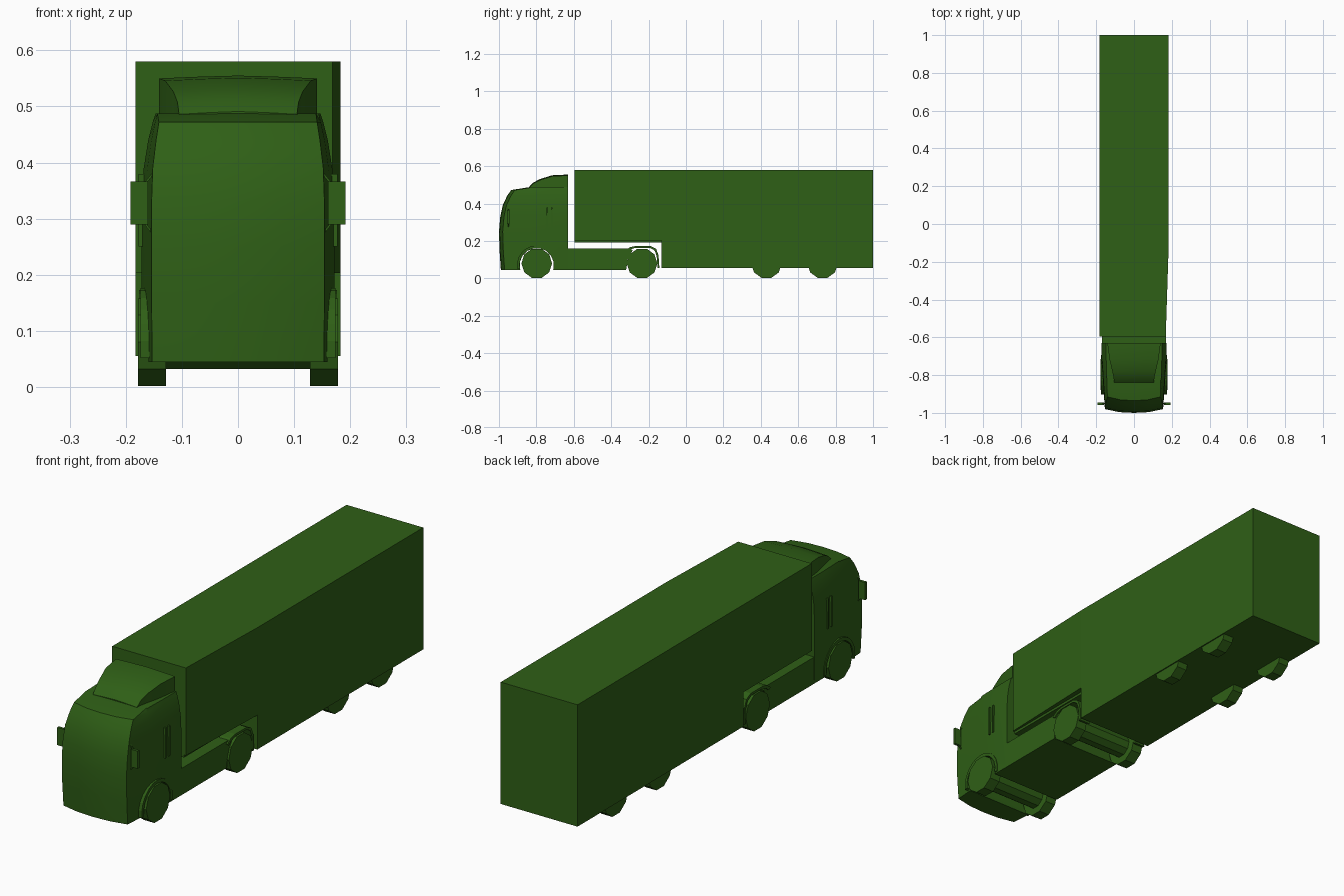
import bpy, bmesh, math

if "Cube" in bpy.data.objects:
    bpy.data.objects.remove(bpy.data.objects["Cube"])

green = bpy.data.materials.new("green_paint")
green.diffuse_color = (0.028, 0.115, 0.008, 1)
green.use_nodes = True
green.node_tree.nodes["Principled BSDF"].inputs["Base Color"].default_value = green.diffuse_color


def finish(name, bm):
    bmesh.ops.recalc_face_normals(bm, faces=bm.faces[:])
    me = bpy.data.meshes.new(name)
    bm.to_mesh(me)
    bm.free()
    me.materials.append(green)
    ob = bpy.data.objects.new(name, me)
    bpy.context.collection.objects.link(ob)
    return ob


def loft(name, rings):
    """Skin a list of equal-length closed rings and cap both ends."""
    bm = bmesh.new()
    rows = [[bm.verts.new(p) for p in r] for r in rings]
    n = len(rows[0])
    for a, b in zip(rows, rows[1:]):
        for i in range(n):
            j = (i + 1) % n
            bm.faces.new((a[i], a[j], b[j], b[i]))
    bm.faces.new(rows[0])
    bm.faces.new(rows[-1])
    return finish(name, bm)


def side_prism(name, yz, x0, x1):
    return loft(name, [[(x, y, z) for y, z in yz] for x in (x0, x1)])


def plan_prism(name, xy, z0, z1):
    return loft(name, [[(x, y, z) for x, y in xy] for z in (z0, z1)])


def box(name, x0, x1, y0, y1, z0, z1):
    return plan_prism(name, [(x0, y0), (x1, y0), (x1, y1), (x0, y1)], z0, z1)


def circle(y, z, r, n):
    return [(y + r * math.sin(math.tau * (i + .5) / n),
             z - r * math.cos(math.tau * (i + .5) / n)) for i in range(n)]


def smooth(ob, angle):
    bpy.ops.object.select_all(action='DESELECT')
    ob.select_set(True)
    bpy.context.view_layer.objects.active = ob
    bpy.ops.object.shade_smooth_by_angle(angle=math.radians(angle))


def cut(ob, cutter):
    m = ob.modifiers.new("cut", 'BOOLEAN')
    m.object, m.operation, m.solver = cutter, 'DIFFERENCE', 'EXACT'
    bpy.context.view_layer.objects.active = ob
    bpy.ops.object.modifier_apply(modifier=m.name)


# trailer: stepped box whose front section narrows slightly on one side
box("trailer_rear_box", -.183, .183, -.13, 1.0, .055, .58)
plan_prism("trailer_front_box",
           [(-.183, -.595), (.168, -.595), (.183, -.13), (-.183, -.13)], .203, .58)
box("trailer_floor_beam", -.168, .16, -.595, -.13, .192, .203)

# cab: stacked plan outlines with bowed front (z, front y, front width, back width)
rings = []
for z, yf, wf, wb in [(.045, -.99, .153, .170), (.15, -.997, .154, .172),
                      (.25, -1.0, .154, .172), (.33, -.993, .154, .171),
                      (.39, -.98, .152, .168), (.44, -.957, .146, .160),
                      (.472, -.935, .141, .152), (.487, -.84, .139, .147)]:
    half = [(0, yf), (wf * .5, yf + .004), (wf, yf + .02),
            (wf * .4 + wb * .6, -.83), (wb, -.72), (wb, -.63)]
    rings.append([(x, y, z) for x, y in half] +
                 [(-x, y, z) for x, y in reversed(half[1:])])
cab = loft("cab", rings)

# tractor chassis with side skirts
chassis = side_prism("chassis", [(-.69, .045), (-.32, .045), (-.312, .10),
                                 (-.285, .15), (-.30, .16), (-.69, .16)], -.17, .17)

# front wheel arch cut through cab and chassis
cutter = side_prism("arch_cutter", circle(-.798, .07, .092, 16), -.4, .4)
cutter.hide_render = True
cut(cab, cutter)
cut(chassis, cutter)
bpy.data.objects.remove(cutter)
smooth(cab, 28)

# roof wind deflector
deflector = loft("roof_deflector", [
    [(-w, y, .478), (-w, y, z), (-w * .5, y, z + .003), (0, y, z + .005),
     (w * .5, y, z + .003), (w, y, z), (w, y, .478)]
    for y, z, w in [(-.838, .486, .105), (-.815, .508, .108), (-.78, .526, .115),
                    (-.715, .546, .130), (-.63, .55, .141)]])
smooth(deflector, 30)

# axles
for name, y in [("front_axle", -.798), ("drive_axle", -.235)]:
    side_prism(name, circle(y, .08, .05, 10), -.13, .13)

for side, s in [("left", -1), ("right", 1)]:
    # wheels
    for name, y in [("front", -.798), ("drive", -.235),
                    ("trailer_front", .43), ("trailer_rear", .73)]:
        side_prism(f"{name}_wheel_{side}", circle(y, .08, .082, 10), s * .128, s * .178)

    # drive wheel mudguard
    side_prism(f"drive_mudguard_{side}",
               [(-.325, .148), (-.30, .166), (-.27, .173), (-.19, .173), (-.16, .158),
                (-.147, .125), (-.142, .055), (-.152, .055), (-.157, .12),
                (-.168, .149), (-.193, .163), (-.27, .163), (-.295, .155), (-.312, .14)],
               s * .125, s * .176)

    # front wheel arch lip
    angles = [math.radians(-10 + 200 * i / 12) for i in range(13)]
    lip = [(-.798 + r * math.cos(a), .07 + r * math.sin(a))
           for r, seq in ((.106, angles), (.092, angles[::-1])) for a in seq]
    side_prism(f"front_arch_lip_{side}", lip, s * .15, s * .174)

    # mirror with two brackets
    box(f"mirror_{side}", s * .160, s * .192, -.957, -.945, .29, .366)
    for name, z0, z1 in [("upper", .385, .355), ("lower", .268, .30)]:
        loft(f"mirror_bracket_{name}_{side}",
             [[(x, -.953, z - .003), (x, -.947, z - .003),
               (x, -.947, z + .003), (x, -.953, z + .003)]
              for x, z in ((s * .148, z0), (s * .172, z1))])

    # door grab rails
    for i, y in enumerate((-.742, -.718)):
        side_prism(f"grab_rail_{i + 1}_{side}",
                   [(y - .004, .25), (y + .004, .25), (y + .004, .38), (y - .004, .38)],
                   s * .160, s * .177)
